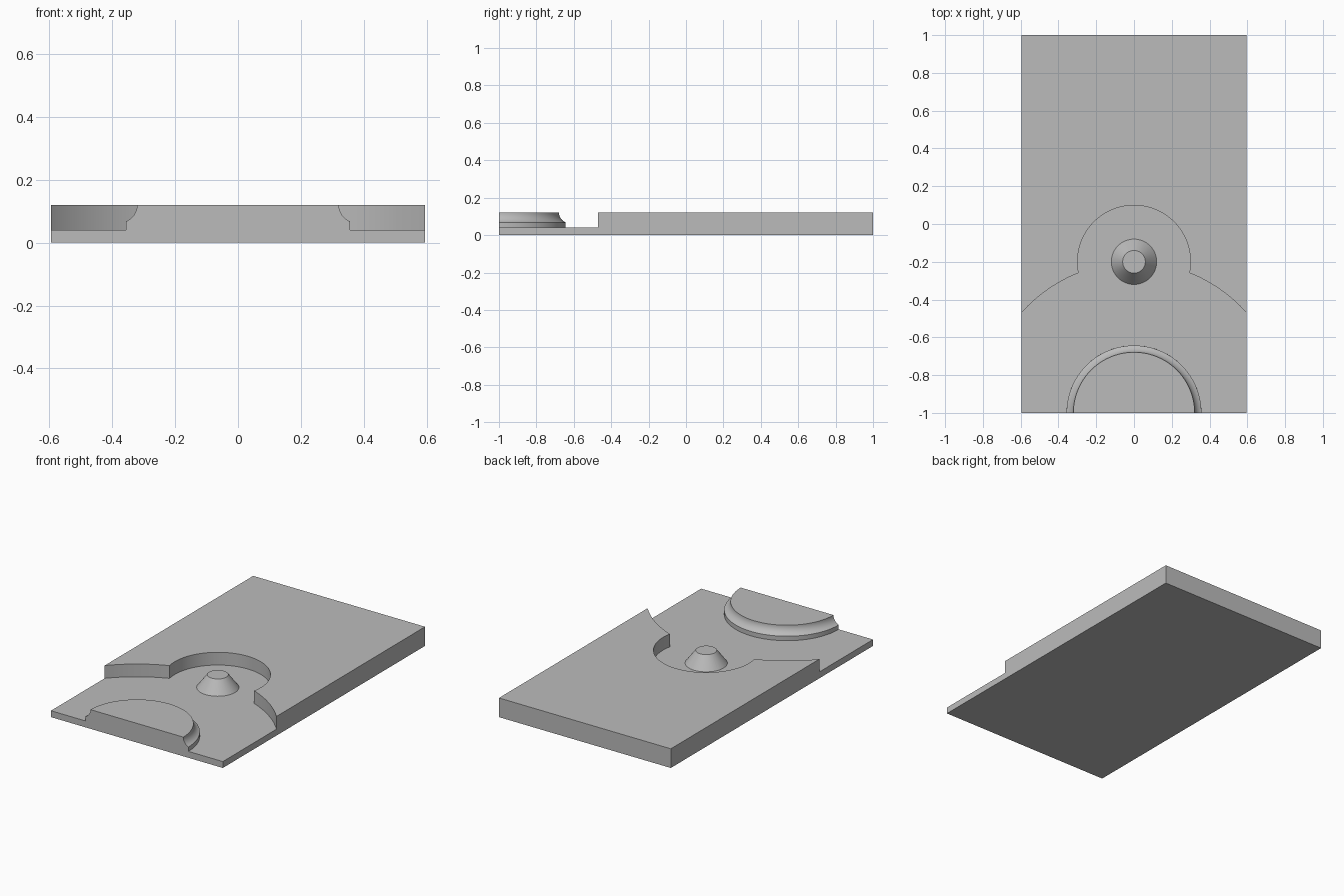
import bpy, bmesh
from math import sin, cos, pi, radians

if "Cube" in bpy.data.objects:
    bpy.data.objects.remove(bpy.data.objects["Cube"], do_unlink=True)

HALF_W, FLOOR, TOP = 0.595, 0.04, 0.12
ABOVE = TOP + 0.1
PIVOT_Y = -0.2

grey = bpy.data.materials.new("plain_grey")
grey.use_nodes = True
colour = (0.5, 0.5, 0.5, 1)
grey.diffuse_color = colour
grey.node_tree.nodes["Principled BSDF"].inputs["Base Color"].default_value = colour


def finish(name, bm):
    bmesh.ops.remove_doubles(bm, verts=bm.verts, dist=1e-5)
    bmesh.ops.recalc_face_normals(bm, faces=bm.faces)
    mesh = bpy.data.meshes.new(name)
    bm.to_mesh(mesh)
    bm.free()
    mesh.materials.append(grey)
    obj = bpy.data.objects.new(name, mesh)
    bpy.context.collection.objects.link(obj)
    return obj


def revolve(name, profile, centre_y, steps=128):
    """Turn a closed (radius, z) profile around a vertical axis."""
    bm = bmesh.new()
    rings = []
    for i in range(steps):
        a = 2 * pi * i / steps
        rings.append([bm.verts.new((r * cos(a), centre_y + r * sin(a), z))
                      for r, z in profile])
    n = len(profile)
    for i in range(steps):
        here, there = rings[i], rings[(i + 1) % steps]
        for j in range(n):
            k = (j + 1) % n
            # skip the strip lying on the axis; make triangles beside it
            if profile[j][0] == 0 and profile[k][0] == 0:
                continue
            quad = [here[j], there[j], there[k], here[k]]
            if profile[j][0] == 0:
                quad.remove(there[j])
            if profile[k][0] == 0:
                quad.remove(there[k])
            bm.faces.new(quad)
    return finish(name, bm)


def combine(target, tool, operation):
    tool.hide_render = True
    mod = target.modifiers.new(operation.lower(), 'BOOLEAN')
    mod.object, mod.operation, mod.solver = tool, operation, 'EXACT'
    bpy.context.view_layer.objects.active = target
    bpy.ops.object.modifier_apply(modifier=mod.name)
    bpy.data.objects.remove(tool, do_unlink=True)


# Solid slab
bm = bmesh.new()
bmesh.ops.create_cube(bm, size=1)
bmesh.ops.scale(bm, vec=(2 * HALF_W, 2, TOP), verts=bm.verts)
bmesh.ops.translate(bm, vec=(0, 0, TOP / 2), verts=bm.verts)
slab = finish("recessed_slab", bm)

# Wide ring channel, leaving a half round boss with a cove moulding at the front
cove = [(0.377 + 0.056 * cos(a), TOP + 0.056 * sin(a))
        for a in (radians(180 + 69 * i / 10) for i in range(11))]
channel = [(0.321, ABOVE)] + cove + [(0.357, FLOOR), (0.797, FLOOR), (0.797, ABOVE)]
combine(slab, revolve("channel_cutter", channel, -1), 'DIFFERENCE')

# Round pocket opening into the channel
pocket = [(0, FLOOR), (0.299, FLOOR), (0.299, ABOVE), (0, ABOVE)]
combine(slab, revolve("pocket_cutter", pocket, PIVOT_Y), 'DIFFERENCE')

# Tapered stud in the pocket
stud = [(0, FLOOR / 2), (0.12, FLOOR / 2), (0.12, FLOOR), (0.06, TOP), (0, TOP)]
combine(slab, revolve("tapered_stud", stud, PIVOT_Y, 64), 'UNION')

bpy.ops.object.select_all(action='DESELECT')
slab.select_set(True)
bpy.context.view_layer.objects.active = slab
bpy.ops.object.shade_smooth_by_angle(angle=radians(25))
